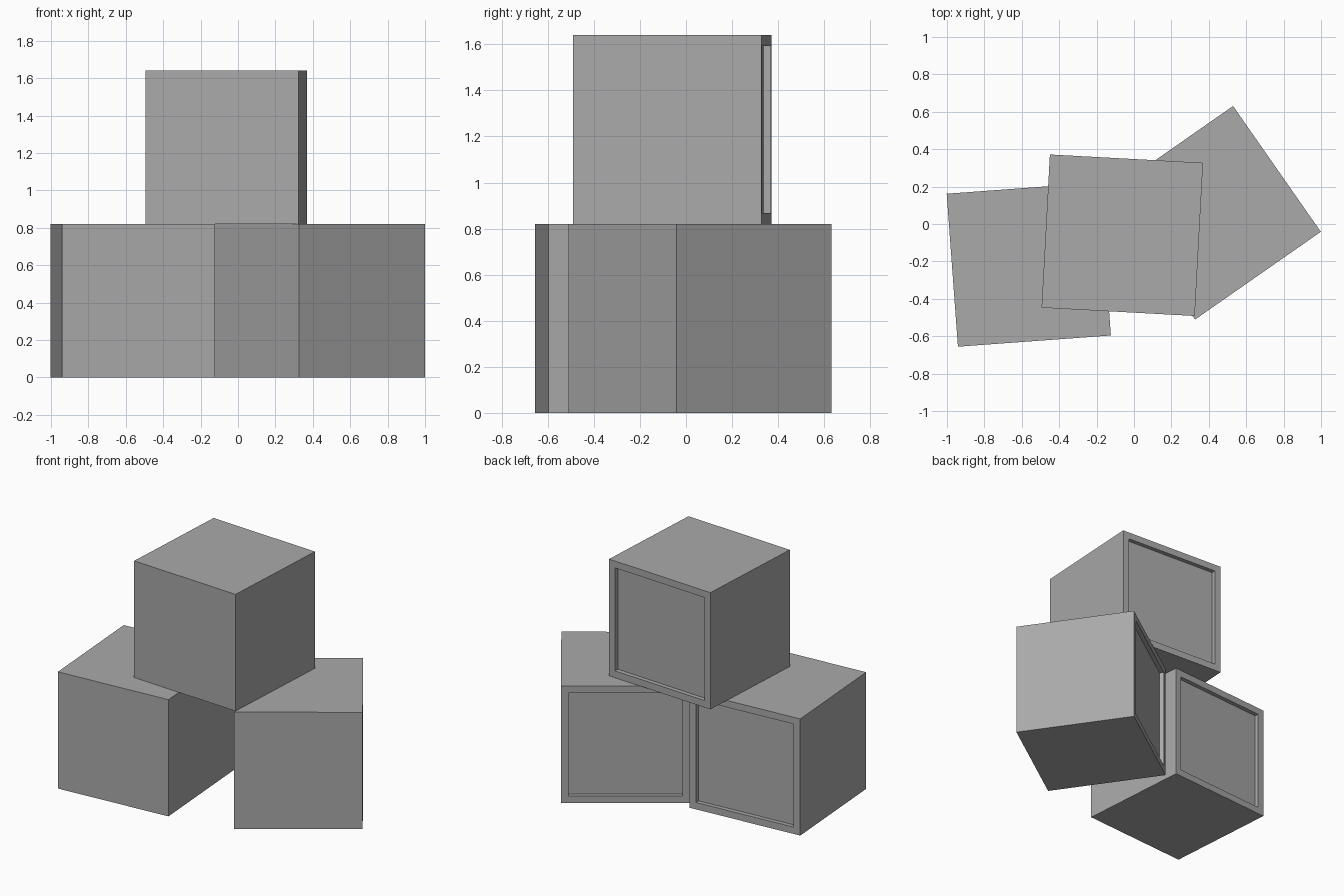
import bpy
import bmesh
from math import radians
from mathutils import Matrix, Vector

SIDE = 0.82      # edge length of each block
FRAME = 0.068    # rim width around the recessed back panel
DEPTH = 0.03     # recess depth

default = bpy.data.objects.get("Cube")
if default:
    bpy.data.objects.remove(default, do_unlink=True)

# Single flat grey
grey = bpy.data.materials.new("plain_grey")
grey.use_nodes = True
colour = (0.4, 0.4, 0.4, 1)
grey.diffuse_color = colour
grey.node_tree.nodes["Principled BSDF"].inputs["Base Color"].default_value = colour


def block(name, x, y, z, turn):
    """Cube standing at height z, with a framed recess in its back face."""
    bm = bmesh.new()
    bmesh.ops.create_cube(bm, size=SIDE, matrix=Matrix.Translation((0, 0, SIDE / 2)))
    bm.normal_update()
    back = max(bm.faces, key=lambda f: f.normal.y)

    # Rim first, then walls straight inwards
    bmesh.ops.inset_individual(bm, faces=[back], thickness=FRAME)
    bmesh.ops.inset_individual(bm, faces=[back], thickness=0)
    bmesh.ops.translate(bm, verts=back.verts, vec=Vector((0, -DEPTH, 0)))
    bm.normal_update()

    mesh = bpy.data.meshes.new(name)
    bm.to_mesh(mesh)
    bm.free()
    mesh.materials.append(grey)
    obj = bpy.data.objects.new(name, mesh)
    obj.location = (x, y, z)
    obj.rotation_euler.z = radians(turn)
    bpy.context.collection.objects.link(obj)


# Two blocks on the ground, one stacked across them
block("lower_right_block", -0.5625, -0.217, 0, 4.2)
block("lower_left_block", 0.428, 0.06, 0, 34.9)
block("upper_block", -0.0625, -0.06, SIDE, -3.1)
